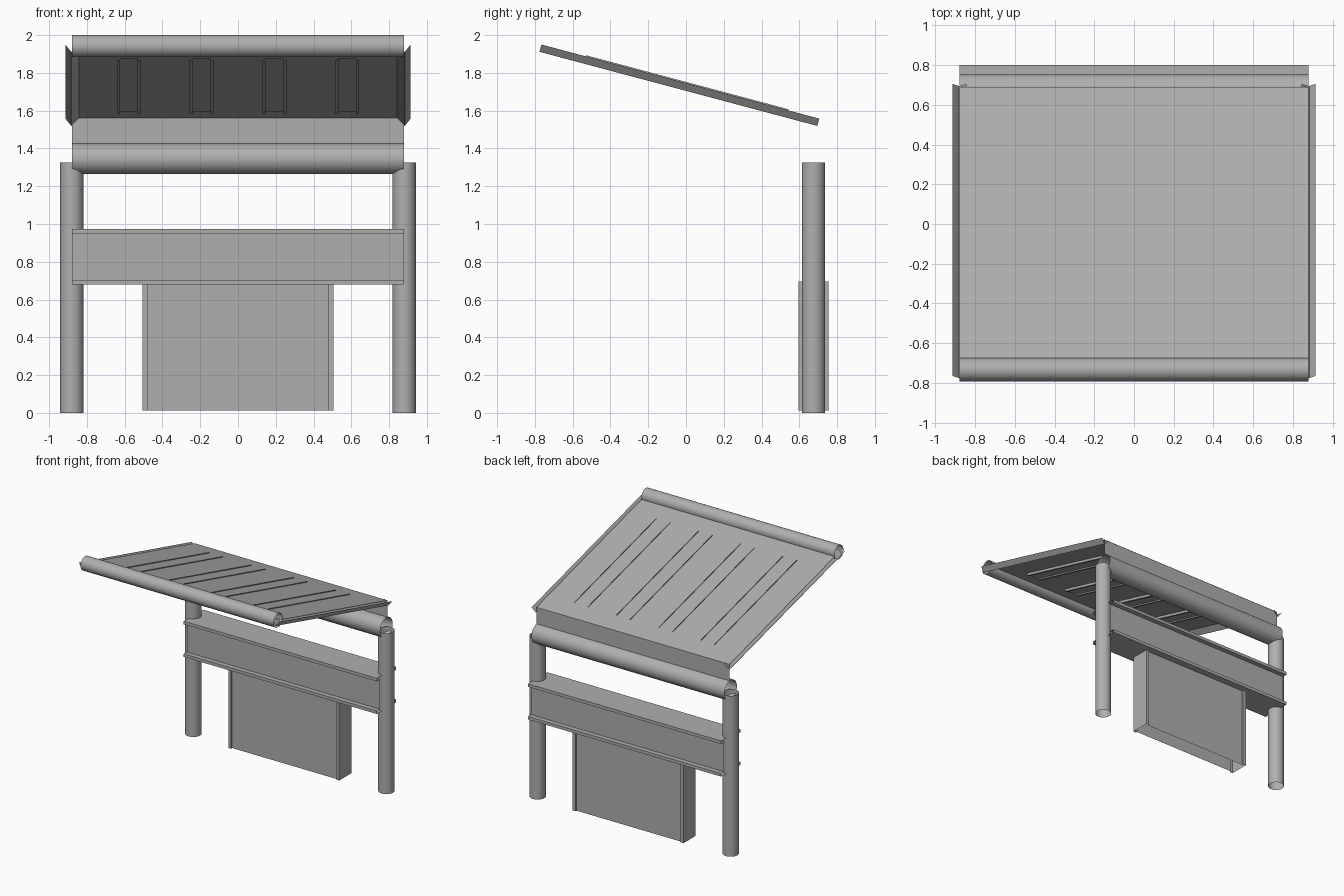
import bpy, bmesh, math

if "Cube" in bpy.data.objects:
    bpy.data.objects.remove(bpy.data.objects["Cube"])

SLOPE = math.atan(0.2667)
C, S = math.cos(SLOPE), math.sin(SLOPE)
YC = 0.675            # centre line of the rear frame

# Mid grey painted metal
metal = bpy.data.materials.new("grey_metal")
metal.diffuse_color = (0.43, 0.43, 0.43, 1)
metal.use_nodes = True
metal.node_tree.nodes["Principled BSDF"].inputs["Base Color"].default_value = metal.diffuse_color


def along_x(p, q, t):     # profile in (y, z), swept along x
    return (t, p, q)


def along_z(p, q, t):     # profile in (x, y), swept along z
    return (p, q, t)


def along_roof(p, q, t):  # profile in (x, height above roof), swept down the slope
    return (p, t * C + q * S, 1.746 - t * S + q * C)


def sweep(name, profile, start, end, place, closed=False, smooth=False):
    """Open-ended folded sheet: sweep a profile between two positions."""
    bm = bmesh.new()
    a = [bm.verts.new(place(p, q, start)) for p, q in profile]
    b = [bm.verts.new(place(p, q, end)) for p, q in profile]
    n = len(profile)
    for i in range(n if closed else n - 1):
        j = (i + 1) % n
        f = bm.faces.new((a[i], a[j], b[j], b[i]))
        f.smooth = smooth
    bmesh.ops.recalc_face_normals(bm, faces=bm.faces[:])
    me = bpy.data.meshes.new(name)
    bm.to_mesh(me)
    bm.free()
    me.materials.append(metal)
    ob = bpy.data.objects.new(name, me)
    bpy.context.collection.objects.link(ob)
    return ob


def circle(cx, cy, r, n=32):
    return [(cx + r * math.cos(2 * math.pi * i / n),
             cy + r * math.sin(2 * math.pi * i / n)) for i in range(n)]


def girder(half_flange, half_web, top, lip):
    """Box section whose two flanges stick out past the webs (flange, length)."""
    q = [(half_web, top - lip), (half_flange, top - lip), (half_flange, top)]
    right = [(u, -v) for u, v in reversed(q)] + q
    return right + [(-u, -v) for u, v in right]


# Round posts
for side, x in (("left", -0.88), ("right", 0.88)):
    sweep("post_" + side, circle(x, YC, 0.0615), 0, 1.325, along_z, True, True)

# Horizontal box beam with projecting flanges
beam = [(YC + u, 0.826 + v) for u, v in girder(0.125, 0.085, 0.147, 0.025)]
sweep("cross_beam", beam, -0.88, 0.88, along_x, True)

# Hanging lower panel, same kind of section standing upright
panel = [(v, YC + u) for u, v in girder(0.08, 0.067, 0.505, 0.026)]
sweep("lower_panel", panel, 0.013, 0.695, along_z, True)

# Rear rail and the upright strip joining it to the roof
sweep("rear_rail", circle(YC, 1.345, 0.081), -0.88, 0.88, along_x, True, True)
sweep("rear_strip", [(0.688, 1.4248), (0.688, 1.562)], -0.88, 0.88, along_x)

# Front rolled edge
sweep("front_roll", circle(-0.734, 1.942, 0.058), -0.88, 0.88, along_x, True, True)

# Sloping roof sheet
sweep("roof_sheet", [(-0.88, 0), (0.88, 0)], -0.705, 0.714, along_roof)

# V-shaped side trims
for side, s in (("left", -1), ("right", 1)):
    sweep("roof_trim_" + side, [(s * 0.843, 0), (s * 0.883, -0.04), (s * 0.914, 0)],
          -0.792, 0.73, along_roof)

# Stiffener channels under the roof, their walls just breaking the top
for i in range(4):
    x = (i - 1.5) * 0.385
    half = [(0.063, 0.006), (0.063, -0.02), (0.046, -0.02), (0.046, -0.01)]
    profile = [(x + u, v) for u, v in half] + [(x - u, v) for u, v in reversed(half)]
    sweep(f"roof_stiffener_{i + 1}", profile, -0.549, 0.56, along_roof)
